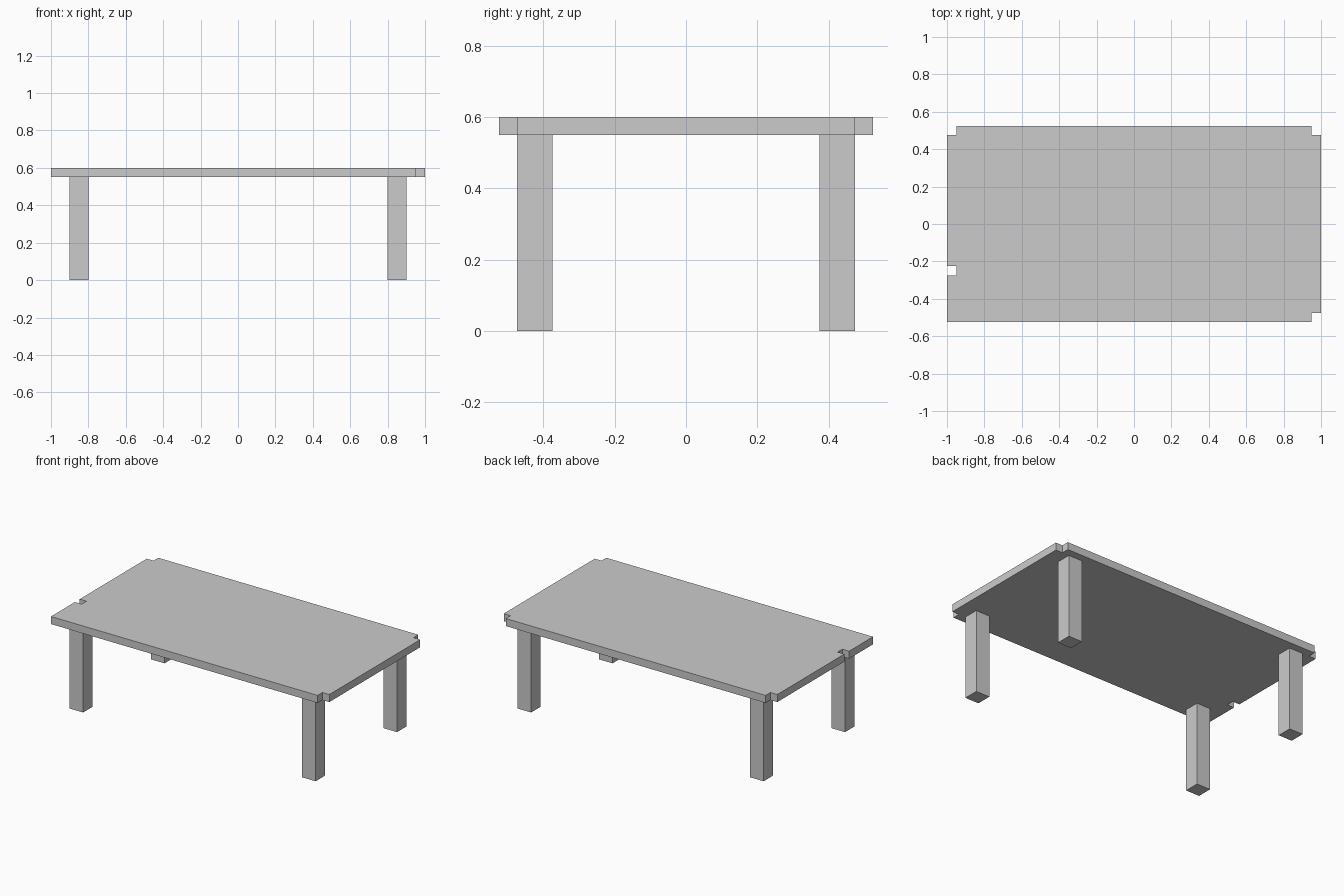
import bpy, bmesh

if "Cube" in bpy.data.objects:
    bpy.data.objects.remove(bpy.data.objects["Cube"])

LEG_TOP, TOP = 0.55, 0.60


def prism(name, outline, z0, z1):
    """Extrude a flat outline straight up from z0 to z1."""
    bm = bmesh.new()
    base = bm.faces.new([bm.verts.new((x, y, z0)) for x, y in outline])
    result = bmesh.ops.extrude_face_region(bm, geom=[base], use_keep_orig=True)
    verts = [v for v in result["geom"] if isinstance(v, bmesh.types.BMVert)]
    bmesh.ops.translate(bm, verts=verts, vec=(0, 0, z1 - z0))
    bmesh.ops.recalc_face_normals(bm, faces=bm.faces)
    mesh = bpy.data.meshes.new(name)
    bm.to_mesh(mesh)
    bm.free()
    obj = bpy.data.objects.new(name, mesh)
    bpy.context.collection.objects.link(obj)
    return obj


# Tabletop: three notched corners and a small slot in the left edge
prism("tabletop", [
    (-1, -0.525), (0.95, -0.525), (0.95, -0.475), (1, -0.475),
    (1, 0.475), (0.95, 0.475), (0.95, 0.525),
    (-0.95, 0.525), (-0.95, 0.475), (-1, 0.475),
    (-1, -0.225), (-0.95, -0.225), (-0.95, -0.275), (-1, -0.275),
], LEG_TOP, TOP)

# Four square legs
for side, sx in (("left", -1), ("right", 1)):
    for end, sy in (("front", -1), ("back", 1)):
        cx, cy, h = sx * 0.85, sy * 0.425, 0.05
        prism(f"{end}_{side}_leg",
              [(cx - h, cy - h), (cx + h, cy - h), (cx + h, cy + h), (cx - h, cy + h)],
              0, LEG_TOP)
